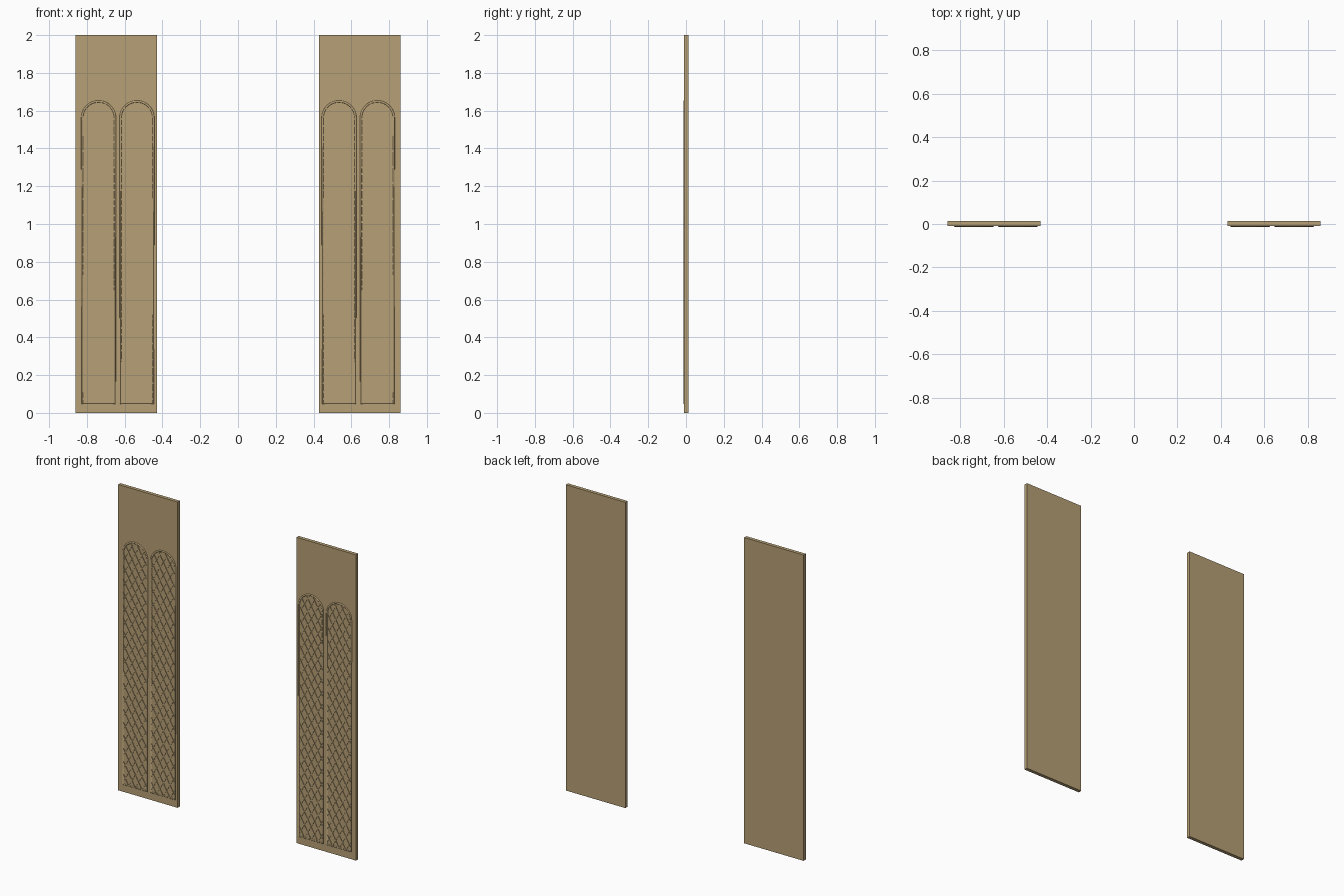
import bpy, bmesh, math
from mathutils import Vector

if "Cube" in bpy.data.objects:
    bpy.data.objects.remove(bpy.data.objects["Cube"])

FRONT, BACK = -0.0095, 0.0135        # door leaf thickness
Z0, ZS, R = 0.05, 1.562, 0.087       # arch sill, spring line, radius
CENTRES = (0.535, 0.738)             # arch axes on the right leaf

mat = bpy.data.materials.new("tan_wood")
mat.diffuse_color = (0.47, 0.35, 0.18, 1)
mat.use_nodes = True
mat.node_tree.nodes["Principled BSDF"].inputs["Base Color"].default_value = mat.diffuse_color


def finish(obj):
    """Colour the part and mirror it onto the left leaf."""
    obj.data.materials.append(mat)
    m = obj.modifiers.new("mirror", 'MIRROR')
    m.use_axis = (True, False, False)
    return obj


def mesh_object(name, bm):
    me = bpy.data.meshes.new(name)
    bmesh.ops.recalc_face_normals(bm, faces=bm.faces)
    bm.to_mesh(me)
    bm.free()
    ob = bpy.data.objects.new(name, me)
    bpy.context.collection.objects.link(ob)
    return finish(ob)


def inside(x, z):
    """Inside an arch opening, relative to its axis."""
    if abs(x) > R or z < Z0:
        return False
    return z <= ZS or x * x + (z - ZS) ** 2 <= R * R


def box(bm, lo, hi):
    vs = bmesh.ops.create_cube(bm, size=1)["verts"]
    for v in vs:
        v.co = Vector([(a + b) / 2 + c * (b - a) for a, b, c in zip(lo, hi, v.co)])


def bar(bm, a, b, w, y0, y1):
    """Flat bar between two (x, z) points."""
    dx, dz = b[0] - a[0], b[1] - a[1]
    n = math.hypot(dx, dz)
    px, pz = -dz / n * w / 2, dx / n * w / 2
    pts = [(a[0] + px, a[1] + pz), (b[0] + px, b[1] + pz),
           (b[0] - px, b[1] - pz), (a[0] - px, a[1] - pz)]
    f = [bm.verts.new((x, y0, z)) for x, z in pts]
    k = [bm.verts.new((x, y1, z)) for x, z in pts]
    bm.faces.new(f)
    bm.faces.new(k[::-1])
    for i in range(4):
        j = (i + 1) % 4
        bm.faces.new((f[i], k[i], k[j], f[j]))


# Door leaf
bm = bmesh.new()
box(bm, (0.43, FRONT, 0), (0.86, BACK, 2))
mesh_object("door_leaf", bm)

# Diamond lattice, clipped to each arch opening
bm = bmesh.new()
SLOPE, PITCH = 1.75, 0.085
for cx in CENTRES:
    for s, depth in ((1, 0.003), (-1, 0.0026)):
        for i in range(-3, 23):
            zc = Z0 + i * PITCH
            run = [(x, zc + s * SLOPE * x) for x in
                   (R * (t / 100 - 1) for t in range(201))]
            run = [p for p in run if inside(*p)]
            if len(run) > 3:
                a, b = run[0], run[-1]
                bar(bm, (cx + a[0], a[1]), (cx + b[0], b[1]), 0.005,
                    FRONT - depth, FRONT + 0.002)
mesh_object("lattice", bm)

# Rounded moulding around each arch
for n, cx in enumerate(CENTRES):
    pts = [(cx - R, Z0), (cx + R, Z0)]
    pts += [(cx + R * math.cos(math.pi * k / 24), ZS + R * math.sin(math.pi * k / 24))
            for k in range(25)]
    cu = bpy.data.curves.new("arch_moulding", 'CURVE')
    cu.dimensions = '3D'
    cu.bevel_depth = 0.006
    cu.bevel_resolution = 2
    sp = cu.splines.new('POLY')
    sp.points.add(len(pts) - 1)
    for p, (x, z) in zip(sp.points, pts):
        p.co = (x, FRONT + 0.002, z, 1)
    sp.use_cyclic_u = True
    ob = bpy.data.objects.new("arch_moulding_%d" % (n + 1), cu)
    bpy.context.collection.objects.link(ob)
    bpy.ops.object.select_all(action='DESELECT')
    ob.select_set(True)
    bpy.context.view_layer.objects.active = ob
    bpy.ops.object.convert(target='MESH')
    ob = bpy.context.object
    finish(ob)
    bpy.ops.object.shade_smooth_by_angle(angle=math.radians(50))
